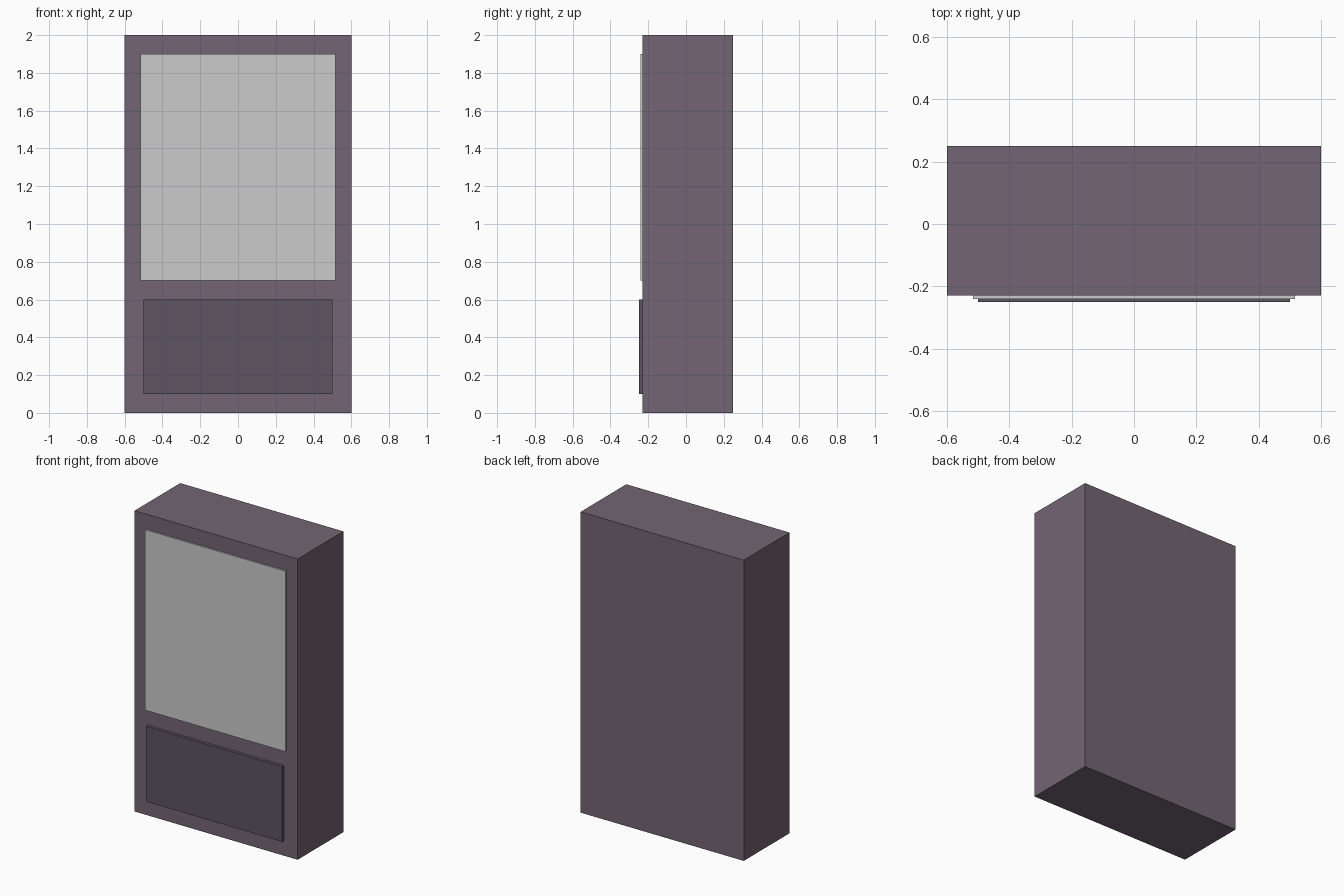
import bpy

if "Cube" in bpy.data.objects:
    bpy.data.objects.remove(bpy.data.objects["Cube"])


def material(name, colour):
    mat = bpy.data.materials.new(name)
    mat.diffuse_color = (*colour, 1)
    mat.use_nodes = True
    mat.node_tree.nodes["Principled BSDF"].inputs["Base Color"].default_value = mat.diffuse_color
    return mat


def box(name, x_half, y_range, z_range, mat=None):
    (y0, y1), (z0, z1) = y_range, z_range
    bpy.ops.mesh.primitive_cube_add(size=1, location=(0, (y0 + y1) / 2, (z0 + z1) / 2))
    obj = bpy.context.object
    obj.name = name
    obj.scale = (2 * x_half, y1 - y0, z1 - z0)
    bpy.ops.object.transform_apply(location=False, rotation=False, scale=True)
    if mat:
        obj.data.materials.append(mat)
    return obj


body_mat = material("cabinet_purple", (0.17, 0.13, 0.17))
panel_mat = material("panel_dark_purple", (0.11, 0.09, 0.12))
FRONT = -0.23

# Main cabinet
box("cabinet_body", 0.6, (FRONT, 0.25), (0, 2), body_mat)

# Grey window plate on the upper front
box("front_window", 0.517, (-0.24, FRONT), (0.7, 1.9))

# Raised lower panel
box("lower_panel", 0.5, (-0.25, FRONT), (0.1, 0.6), panel_mat)
